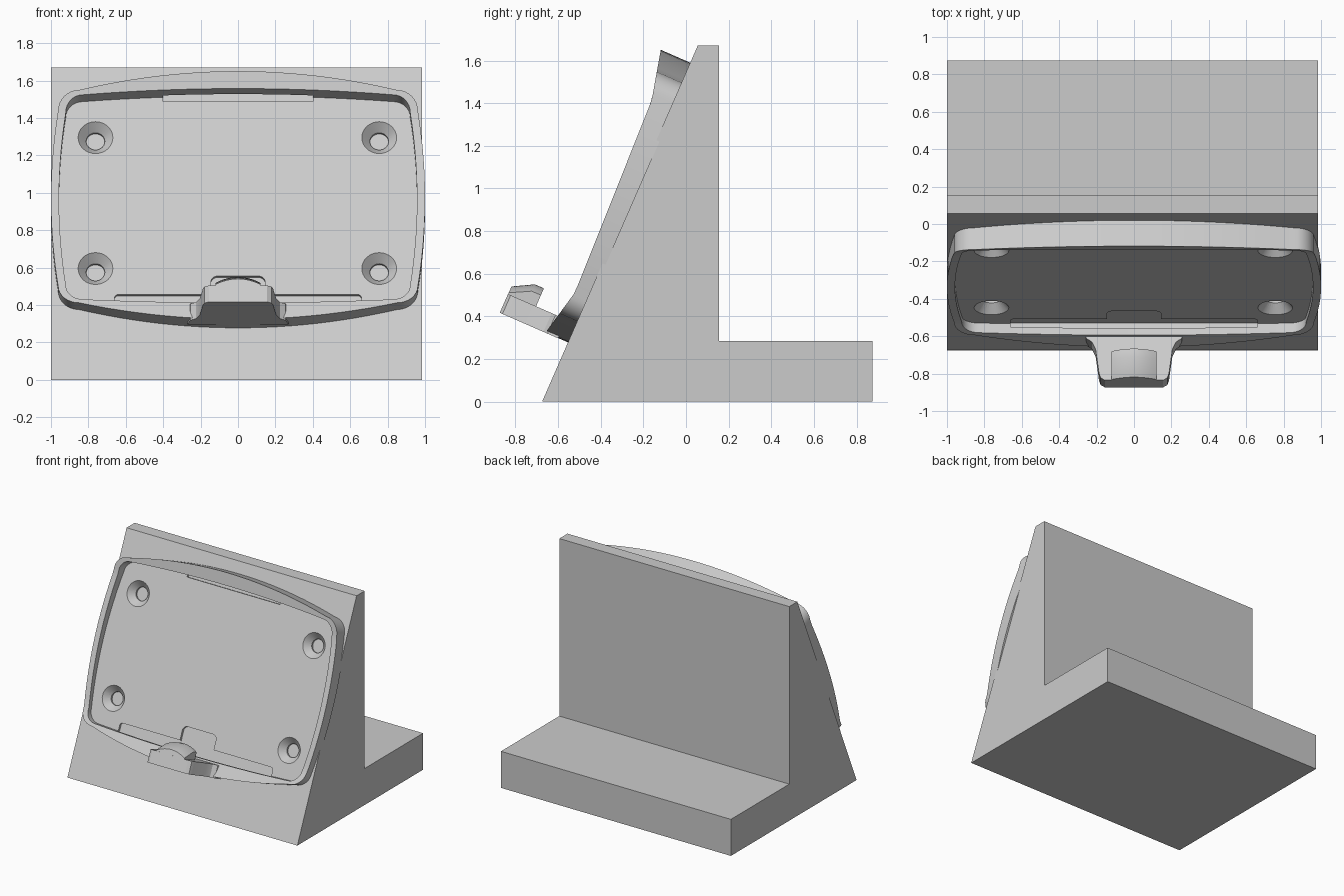
import bpy, bmesh, math
from mathutils import Matrix

if "Cube" in bpy.data.objects:
    bpy.data.objects.remove(bpy.data.objects["Cube"], do_unlink=True)

grey = bpy.data.materials.new("light grey plastic")
grey.use_nodes = True
COLOUR = (0.6, 0.6, 0.6, 1)
grey.diffuse_color = COLOUR
grey.node_tree.nodes["Principled BSDF"].inputs["Base Color"].default_value = COLOUR

# Sloped frame: local x across, local y up the slope, local z out of the slope
FOOT, HEAD, TOP = -0.675, 0.055, 1.67
length = math.hypot(HEAD - FOOT, TOP)
c, s = (HEAD - FOOT) / length, TOP / length
SLOPE = Matrix(((1, 0, 0, 0), (0, c, -s, FOOT), (0, s, c, 0), (0, 0, 0, 1)))


def loft(name, loops, matrix=SLOPE):
    """Bridge equal loops of points in order and cap both ends."""
    bm = bmesh.new()
    rings = [[bm.verts.new(p) for p in loop] for loop in loops]
    for a, b in zip(rings, rings[1:]):
        for i in range(len(a)):
            j = (i + 1) % len(a)
            bm.faces.new((a[i], a[j], b[j], b[i]))
    bm.faces.new(rings[0][::-1])
    bm.faces.new(rings[-1])
    bmesh.ops.recalc_face_normals(bm, faces=bm.faces)
    mesh = bpy.data.meshes.new(name)
    bm.to_mesh(mesh)
    bm.free()
    mesh.materials.append(grey)
    obj = bpy.data.objects.new(name, mesh)
    bpy.context.collection.objects.link(obj)
    obj.matrix_world = matrix
    return obj


def select(obj):
    bpy.ops.object.select_all(action="DESELECT")
    obj.select_set(True)
    bpy.context.view_layer.objects.active = obj


def cut(obj, cutter):
    select(obj)
    mod = obj.modifiers.new("cut", "BOOLEAN")
    mod.operation = "DIFFERENCE"
    mod.solver = "EXACT"
    mod.object = cutter
    bpy.ops.object.modifier_apply(modifier=mod.name)


def bowed_outline(side, corner, low, low_corner, high, high_corner, r):
    """Rounded rectangle whose four sides bow outwards."""
    n = 24
    steps = [-1 + 2 * i / n for i in range(n + 1)]
    flat = corner - r
    lo, hi = low_corner + r, high_corner - r
    pts = []

    def fillet(x, y, start):
        for i in range(1, 8):
            a = start + i * math.pi / 16
            pts.append((x + r * math.cos(a), y + r * math.sin(a)))

    def bow(t, edge, middle):
        return middle + (edge - middle) * t * t

    def across(t):
        return (lo + hi) / 2 + t * (hi - lo) / 2

    pts += [(bow(t, corner, side), across(t)) for t in steps]
    fillet(flat, hi, 0)
    pts += [(-t * flat, bow(t, high_corner, high)) for t in steps]
    fillet(-flat, hi, math.pi / 2)
    pts += [(-bow(t, corner, side), across(-t)) for t in steps]
    fillet(-flat, lo, math.pi)
    pts += [(t * flat, bow(t, low_corner, low)) for t in steps]
    fillet(flat, lo, 1.5 * math.pi)
    return pts


def rim_height(u):
    """Rim rises towards the lower and upper ends."""
    keys = [(0.30, 0.116), (0.53, 0.064), (1.5, 0.095), (1.74, 0.152)]
    for (a, p), (b, q) in zip(keys, keys[1:]):
        if u <= b:
            return p + (q - p) * (u - a) / (b - a)
    return keys[-1][1]


def level(pts, z):
    return [(x, y, z) for x, y in pts]


def rounded_box(name, x, y0, y1, z0, z1, r):
    """Flat slot shape with rounded upper corners."""
    pts = [(-x, y0), (x, y0)]
    for cx, start in ((x - r, 0), (r - x, math.pi / 2)):
        for i in range(7):
            a = start + i * math.pi / 12
            pts.append((cx + r * math.cos(a), y1 - r + r * math.sin(a)))
    return loft(name, [level(pts, z0), level(pts, z1)])


# Wedge stand with rear foot
profile = [(FOOT, 0), (0.875, 0), (0.875, 0.285), (0.155, 0.285), (0.155, TOP), (HEAD, TOP)]
stand = loft("stand", [[(x, y, z) for y, z in profile] for x in (-1, 0.985)], Matrix())

# Shallow tray with raised rim
FLOOR = 0.03
outer = bowed_outline(1.0, 0.962, 0.303, 0.41, 1.735, 1.635, 0.11)
inner = bowed_outline(0.957, 0.92, 0.41, 0.432, 1.643, 1.61, 0.09)
tray = loft("tray", [
    level(outer, -0.016),
    [(x, y, rim_height(y)) for x, y in outer],
    [(x, y, rim_height(y)) for x, y in inner],
    level(inner, FLOOR),
])

# Countersunk screw holes through the tray into the stand
cutters = []
for x in (-0.762, 0.755):
    for y in (0.636, 1.40):
        def ring(radius, z):
            return [(x + radius * math.cos(i * math.pi / 16),
                     y + radius * math.sin(i * math.pi / 16), z) for i in range(32)]
        hole = loft("screw_hole_cutter", [ring(0.05, -0.035), ring(0.05, -0.02),
                                          ring(0.093, FLOOR), ring(0.093, 0.05)])
        cutters.append(hole)
        cut(tray, hole)
        cut(stand, hole)

# Shallow slots at the upper and lower walls
for slot in (
    rounded_box("upper_slot_cutter", 0.40, 1.612, 1.672, 0.012, 0.055, 0.015),
    rounded_box("lower_slot_cutter", 0.66, 0.39, 0.485, 0.012, 0.05, 0.02),
    rounded_box("latch_slot_cutter", 0.145, 0.395, 0.592, 0.011, 0.052, 0.035),
):
    cutters.append(slot)
    cut(tray, slot)

for obj in cutters:
    bpy.data.objects.remove(obj, do_unlink=True)

# Latch post flaring out of the lower rim
half = [(0.27, 0.05), (0.255, 0.105), (0.225, 0.125), (0.205, 0.17),
        (0.187, 0.31), (0.178, 0.335), (0.155, 0.349)]
section = half + [(-x, z) for x, z in reversed(half)]
post = loft("latch_post", [[(x, y, z) for x, z in section] for y in (0.302, 0.398)])


# Latch tongue hooking over the tray
def tongue_outline(edge, middle, z):
    arc = [(0.12 - 0.24 * i / 12) for i in range(13)]
    return [(-0.12, 0.38, z), (0.12, 0.38, z)] + [
        (x, middle - (middle - edge) * (x / 0.12) ** 2, z) for x in arc]


tongue = loft("latch_tongue", [tongue_outline(0.455, 0.49, 0.205),
                               tongue_outline(0.455, 0.49, 0.252),
                               tongue_outline(0.405, 0.437, 0.348)])

for obj in (tray, post, tongue):
    select(obj)
    bpy.ops.object.shade_smooth_by_angle(angle=math.radians(30))
